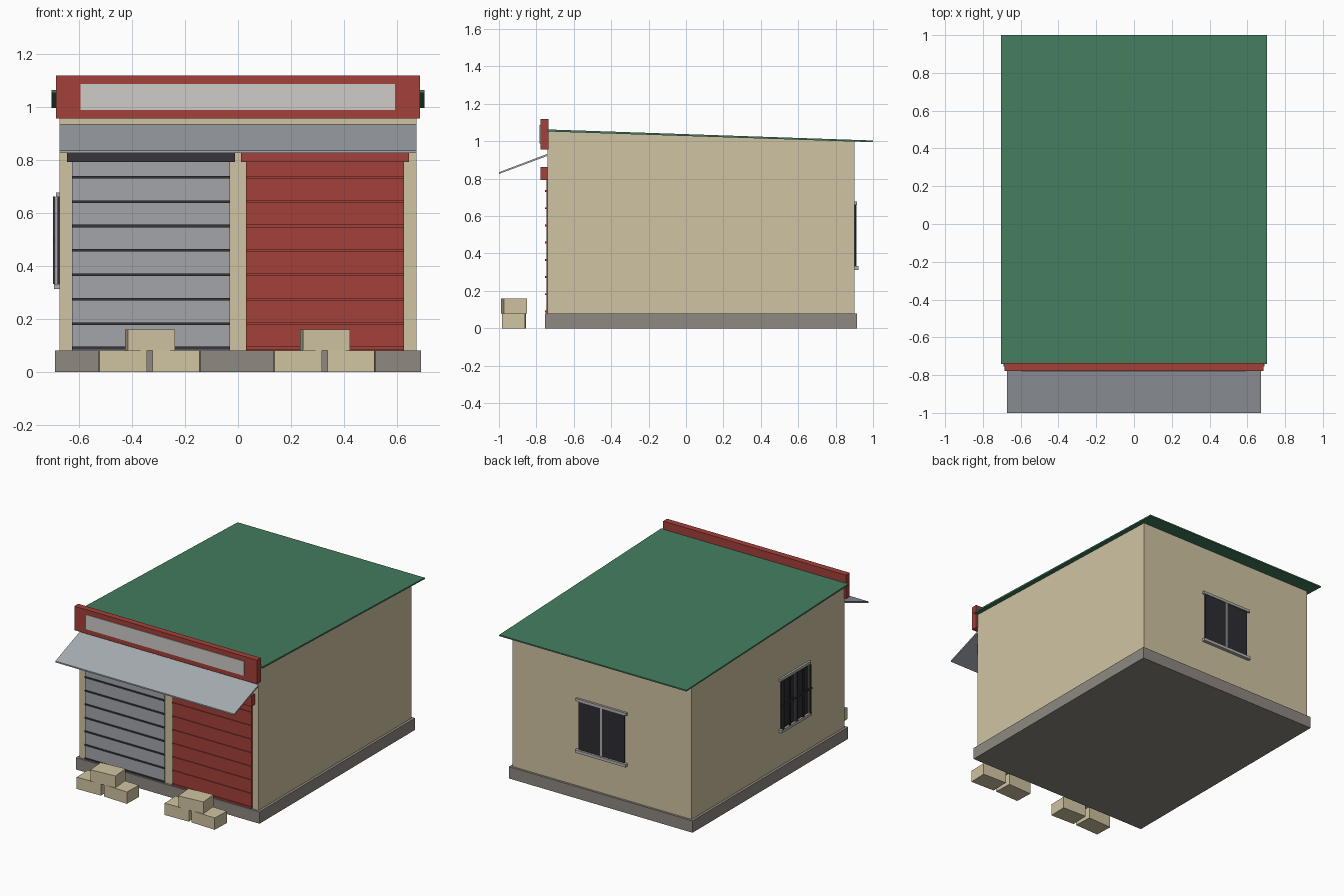
import bpy
import bmesh
from math import radians
from mathutils import Matrix, Vector

cube = bpy.data.objects.get("Cube")
if cube:
    bpy.data.objects.remove(cube, do_unlink=True)


def material(name, *rgb):
    lin = [((c / 255 + 0.055) / 1.055) ** 2.4 for c in rgb] + [1.0]
    m = bpy.data.materials.new(name)
    m.use_nodes = True
    m.diffuse_color = lin
    m.node_tree.nodes["Principled BSDF"].inputs["Base Color"].default_value = lin
    return m


CREAM = material("cream_plaster", 208, 196, 162)
GREEN = material("green_roof", 68, 125, 95)
RED = material("red_paint", 164, 65, 58)
PLINTH = material("plinth_grey", 142, 136, 129)
STEEL = material("shutter_grey", 162, 165, 170)
CANOPY = material("canopy_grey", 166, 172, 178)
DARK = material("dark_metal", 55, 55, 60)
GLASS = material("dark_glass", 45, 45, 51)
WHITE = material("sign_white", 206, 204, 200)
FRAME = material("window_frame", 178, 177, 174)


def finish(name, bm, mat):
    bmesh.ops.recalc_face_normals(bm, faces=bm.faces)
    mesh = bpy.data.meshes.new(name)
    bm.to_mesh(mesh)
    bm.free()
    mesh.materials.append(mat)
    ob = bpy.data.objects.new(name, mesh)
    bpy.context.collection.objects.link(ob)
    return ob


def boxes(name, mat, *spans, matrix=None):
    """One object made of boxes, each given as (x0, x1, y0, y1, z0, z1)."""
    bm = bmesh.new()
    for x0, x1, y0, y1, z0, z1 in spans:
        size = Matrix.Diagonal((x1 - x0, y1 - y0, z1 - z0, 1))
        mid = Matrix.Translation(((x0 + x1) / 2, (y0 + y1) / 2, (z0 + z1) / 2))
        bmesh.ops.create_cube(bm, size=1, matrix=mid @ size)
    ob = finish(name, bm, mat)
    if matrix:
        ob.matrix_world = matrix
    return ob


def extrude_side(name, mat, half_width, outline):
    """Extrude a (y, z) side outline across the building."""
    bm = bmesh.new()
    face = bm.faces.new([bm.verts.new((-half_width, y, z)) for y, z in outline])
    geom = bmesh.ops.extrude_face_region(bm, geom=[face])["geom"]
    verts = [v for v in geom if isinstance(v, bmesh.types.BMVert)]
    bmesh.ops.translate(bm, verts=verts, vec=Vector((2 * half_width, 0, 0)))
    return finish(name, bm, mat)


# Building shell
boxes("plinth", PLINTH, (-0.69, 0.69, -0.755, 0.915, 0, 0.08))
extrude_side("walls", CREAM, 0.672,
             [(-0.74, 0.07), (0.9, 0.07), (0.9, 0.998), (-0.74, 1.053)])
extrude_side("roof", GREEN, 0.703,
             [(-0.74, 1.052), (1.0, 0.995), (1.0, 1.004), (-0.74, 1.063)])
extrude_side("canopy", CANOPY, 0.672,
             [(-0.74, 0.922), (-0.74, 0.933), (-1.0, 0.834), (-1.0, 0.825)])

# Sign board
boxes("sign_board", RED, (-0.686, 0.686, -0.777, -0.735, 0.955, 1.118))
boxes("sign_panel", WHITE, (-0.594, 0.592, -0.782, -0.775, 0.988, 1.086))


# Roller shutters
def shutter(side, x0, x1, panel, trim):
    boxes(side + "_shutter", panel, (x0, x1, -0.747, -0.735, 0.08, 0.8))
    boxes(side + "_shutter_ribs", trim,
          *[(x0, x1, -0.753, -0.74, z - 0.005, z + 0.005)
            for z in [0.09 + 0.092 * i for i in range(8)]])
    boxes(side + "_shutter_box", trim,
          (x0 - 0.019, x1 + 0.019, -0.778, -0.735, 0.792, 0.863))


shutter("right", -0.626, -0.031, STEEL, DARK)
shutter("left", 0.031, 0.626, RED, RED)


# Windows, built facing -y around the origin at sill height
def window(name, half, matrix, barred=False):
    boxes(name + "_glass", GLASS,
          (-half, half, -0.008, 0.005, 0.02, 0.35), matrix=matrix)
    wide = half + 0.018
    boxes(name + "_frame", FRAME,
          (-wide, wide, -0.022, 0.005, 0, 0.02),
          (-wide, wide, -0.014, 0.005, 0.347, 0.365),
          (-0.006, 0.006, -0.012, 0.005, 0.02, 0.35), matrix=matrix)
    if barred:
        uprights = [(x - 0.005, x + 0.005, -0.025, -0.016, 0.02, 0.35)
                    for x in [half * k / 2 for k in range(-2, 3)]]
        boxes(name + "_bars", DARK, *uprights,
              (-wide, wide, -0.025, -0.016, 0.18, 0.19), matrix=matrix)


window("back_window", 0.172,
       Matrix.Translation((0, 0.9, 0.312)) @ Matrix.Rotation(radians(180), 4, "Z"))
window("side_window", 0.145,
       Matrix.Translation((-0.672, -0.2, 0.312)) @ Matrix.Rotation(radians(-90), 4, "Z"),
       barred=True)

# Piles of stacked blocks in front of each shutter
for side, cx in (("right", -0.332), ("left", 0.328)):
    for part, dx, z, turn in (("outer", -0.103, 0, 2), ("inner", 0.1, 0, -2),
                              ("top", 0, 0.08, 5)):
        boxes(f"{side}_{part}_block", CREAM,
              (-0.089, 0.089, -0.062, 0.062, 0, 0.08),
              matrix=Matrix.Translation((cx + dx, -0.92, z))
              @ Matrix.Rotation(radians(turn), 4, "Z"))
